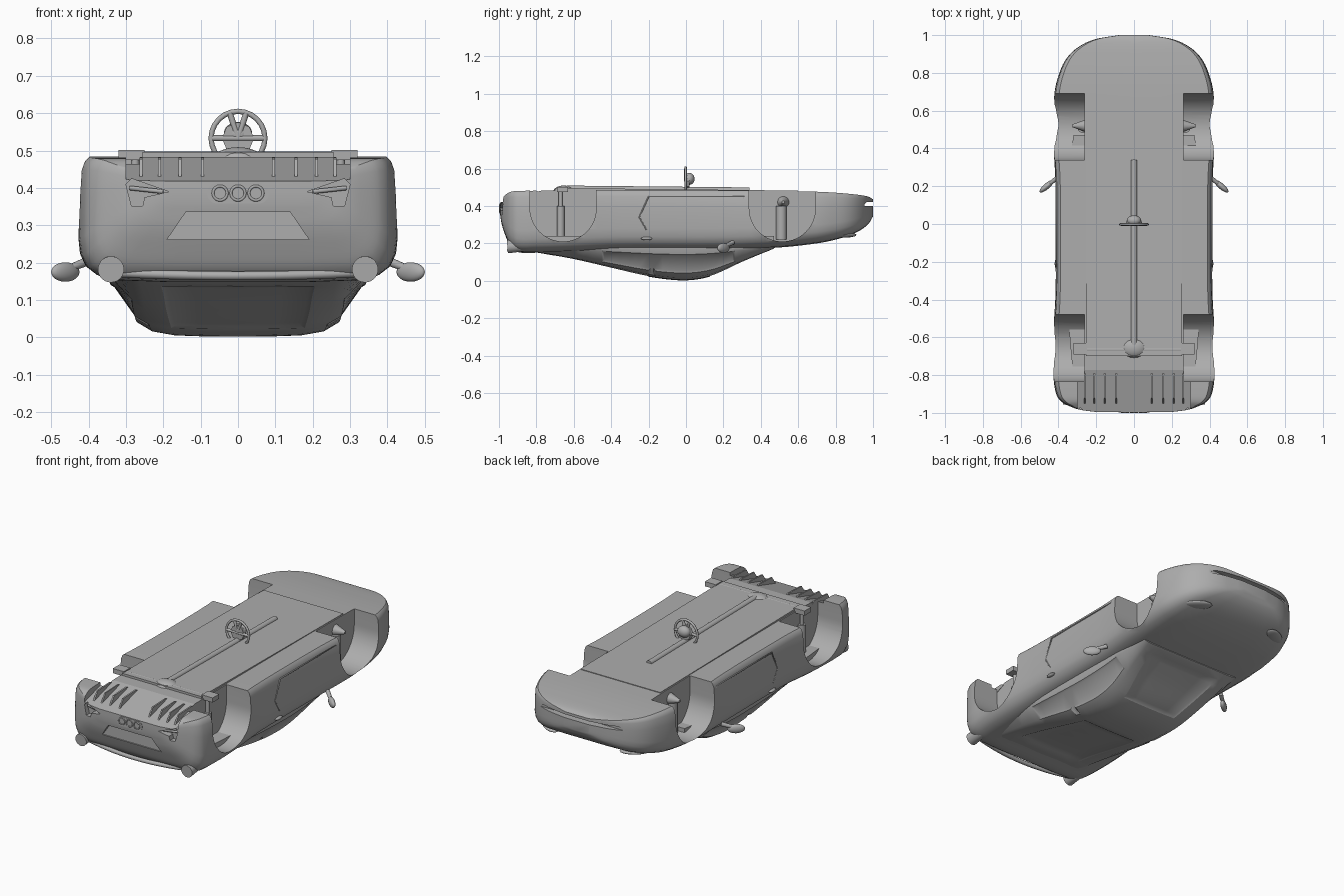
import bpy, bmesh, math
from mathutils import Vector

cube = bpy.data.objects.get("Cube")
if cube:
    bpy.data.objects.remove(cube, do_unlink=True)

GREY = bpy.data.materials.new("plain grey")
GREY.use_nodes = True
GREY.diffuse_color = (0.42, 0.42, 0.42, 1)
GREY.node_tree.nodes["Principled BSDF"].inputs["Base Color"].default_value = (0.42, 0.42, 0.42, 1)


def finish(bm, name, angle=32):
    bmesh.ops.recalc_face_normals(bm, faces=bm.faces)
    me = bpy.data.meshes.new(name)
    bm.to_mesh(me)
    bm.free()
    ob = bpy.data.objects.new(name, me)
    bpy.context.collection.objects.link(ob)
    me.materials.append(GREY)
    smooth(ob, angle)
    return ob


def activate(ob):
    bpy.ops.object.select_all(action='DESELECT')
    ob.select_set(True)
    bpy.context.view_layer.objects.active = ob


def smooth(ob, angle=32):
    activate(ob)
    bpy.ops.object.shade_smooth_by_angle(angle=math.radians(angle))


def resample(rows, steps=4):
    """Smooth in-between stations for a loft."""
    out = []
    for i in range(len(rows) - 1):
        a, b = rows[max(i - 1, 0)], rows[i]
        c, d = rows[i + 1], rows[min(i + 2, len(rows) - 1)]
        for k in range(steps):
            t = k / steps
            row = []
            for j in range(len(b)):
                m0 = (c[j] - a[j]) * (b[0] - c[0]) / (a[0] - c[0])
                m1 = (d[j] - b[j]) * (b[0] - c[0]) / (b[0] - d[0])
                row.append((2*t**3 - 3*t*t + 1) * b[j] + (t**3 - 2*t*t + t) * m0
                           + (3*t*t - 2*t**3) * c[j] + (t**3 - t*t) * m1)
            out.append(row)
    return out + [rows[-1]]


def loft(rows, profile):
    """Skin mirrored half sections along y."""
    bm = bmesh.new()
    rings = []
    for row in resample(rows):
        half = profile(row)
        ring = half + [(-x, z) for x, z in half[-2:0:-1]]
        rings.append([bm.verts.new((x, row[0], z)) for x, z in ring])
    for a, b in zip(rings, rings[1:]):
        for i in range(len(a)):
            j = (i + 1) % len(a)
            bm.faces.new((a[i], a[j], b[j], b[i]))
    bm.faces.new(rings[0])
    bm.faces.new(rings[-1])
    return bm


def prism(name, pts, lo, hi, axis='x'):
    """Extrude a (y, z) outline along x, or an (x, z) outline along y."""
    bm = bmesh.new()
    def put(p, d):
        return (d, p[0], p[1]) if axis == 'x' else (p[0], d, p[1])
    ends = [[bm.verts.new(put(p, d)) for p in pts] for d in (lo, hi)]
    for e in ends:
        bm.faces.new(e)
    for i in range(len(pts)):
        j = (i + 1) % len(pts)
        bm.faces.new((ends[0][i], ends[0][j], ends[1][j], ends[1][i]))
    return finish(bm, name)


def rod(name, a, b, r1, r2=None, sides=20):
    a, b = Vector(a), Vector(b)
    bm = bmesh.new()
    bmesh.ops.create_cone(bm, cap_ends=True, segments=sides, radius1=r1,
                          radius2=r1 if r2 is None else r2, depth=(b - a).length)
    rot = (b - a).to_track_quat('Z', 'Y').to_matrix()
    for v in bm.verts:
        v.co = rot @ v.co + (a + b) / 2
    return finish(bm, name)


def blob(name, centre, size, tilt=0):
    bm = bmesh.new()
    bmesh.ops.create_uvsphere(bm, u_segments=20, v_segments=12, radius=1)
    for v in bm.verts:
        v.co = Vector([c * s for c, s in zip(v.co, size)])
        v.co.y += v.co.x * tilt
        v.co += Vector(centre)
    return finish(bm, name, 60)


def tube(name, pts, r, cyclic=False):
    cu = bpy.data.curves.new(name, 'CURVE')
    cu.dimensions = '3D'
    cu.bevel_depth = r
    cu.bevel_resolution = 2
    sp = cu.splines.new('POLY')
    sp.points.add(len(pts) - 1)
    for p, co in zip(sp.points, pts):
        p.co = (*co, 1)
    sp.use_cyclic_u = cyclic
    cu.materials.append(GREY)
    ob = bpy.data.objects.new(name, cu)
    bpy.context.collection.objects.link(ob)


# Lower body: y, half width, hood side z, floor side z
body_rows = [(-0.995, 0.20, 0.36, 0.42), (-0.985, 0.28, 0.30, 0.44), (-0.965, 0.34, 0.24, 0.46),
             (-0.94, 0.385, 0.185, 0.475), (-0.90, 0.412, 0.153, 0.48), (-0.8, 0.427, 0.15, 0.482),
             (-0.6, 0.428, 0.155, 0.484), (-0.35, 0.415, 0.165, 0.484), (0.2, 0.415, 0.165, 0.482),
             (0.5, 0.43, 0.178, 0.48), (0.7, 0.42, 0.2, 0.476), (0.8, 0.395, 0.22, 0.471),
             (0.88, 0.355, 0.245, 0.464), (0.94, 0.29, 0.275, 0.457), (0.98, 0.2, 0.31, 0.448),
             (1.0, 0.08, 0.345, 0.435)]
SECTION = [(0, 0), (0.45, 0.0), (0.78, 0.015), (0.88, 0.05), (0.95, 0.12), (0.985, 0.22),
           (1, 0.36), (0.995, 0.7), (0.985, 0.9), (0.965, 0.97), (0.94, 1), (0, 1)]
body = finish(loft(body_rows, lambda r: [(f * r[1], r[2] + g * (r[3] - r[2])) for f, g in SECTION]),
              "body")

# Wheel wells, diffuser slope, vents, plate recess and nose slot
cutters = []
for cy in (-0.657, 0.515):
    u = [(cy + 0.177 * math.cos(a), 0.387 + 0.177 * math.sin(a))
         for a in [math.pi + math.pi * k / 28 for k in range(29)]]
    u += [(cy + 0.177, 0.7), (cy - 0.177, 0.7)]
    for s in (-1, 1):
        cutters.append(prism("well_cutter", u, s * 0.262, s * 0.6))
cutters.append(prism("diffuser_cutter", [(-0.76, 0.6), (-0.76, 0.486), (-1.05, 0.402), (-1.05, 0.6)],
                     -0.3, 0.3))
vent = [(0.185, 0.39), (0.285, 0.425), (0.3, 0.41), (0.285, 0.352), (0.255, 0.352), (0.25, 0.375)]
for s in (-1, 1):
    cutters.append(prism("vent_cutter", [(s * x, z) for x, z in vent], -1.1, -0.955, 'y'))
cutters.append(prism("recess_cutter", [(-0.19, 0.262), (0.19, 0.262), (0.14, 0.335), (-0.14, 0.335)],
                     -1.1, -0.967, 'y'))
cutters.append(prism("slot_cutter", [(-0.28, 0.40), (0.28, 0.40), (0.24, 0.42), (-0.24, 0.42)],
                     0.955, 1.1, 'y'))
for c in cutters:
    c.hide_render = True
    activate(body)
    mod = body.modifiers.new("cut", 'BOOLEAN')
    mod.operation = 'DIFFERENCE'
    mod.solver = 'EXACT'
    mod.object = c
    bpy.ops.object.modifier_apply(modifier=mod.name)
    bpy.data.objects.remove(c, do_unlink=True)
smooth(body)

# Cabin: y, belt half width, roof half width, roof z
cabin_rows = [(-0.82, 0.32, 0.25, 0.155), (-0.6, 0.34, 0.235, 0.115), (-0.4, 0.35, 0.225, 0.068),
              (-0.2, 0.352, 0.21, 0.022), (-0.05, 0.352, 0.2, 0.003), (0.05, 0.352, 0.2, 0.006),
              (0.15, 0.35, 0.21, 0.03), (0.3, 0.345, 0.25, 0.1), (0.47, 0.32, 0.28, 0.172)]
CABIN = [(0.2, 0.08), (0.47, 0.22), (0.93, 0.78), (1, 1)]


def cabin_profile(r):
    y, b, w, z = r
    pts = [(0, z), (w * 0.5, z + 0.001), (w * 0.85, z + 0.02 * (0.18 - z))]
    pts += [(w + t * (b - w), z + f * (0.18 - z)) for t, f in CABIN]
    return pts + [(b, 0.24), (0, 0.24)]


bm = loft(cabin_rows, cabin_profile)
bmesh.ops.recalc_face_normals(bm, faces=bm.faces)


def glass(rule):
    faces = [f for f in bm.faces if rule(f.calc_center_median(), f.normal)]
    if faces:
        bmesh.ops.inset_region(bm, faces=faces, thickness=0.012, depth=-0.005, use_even_offset=True)


for s in (-1, 1):
    glass(lambda c, n: s * n.x > 0.5 and -0.45 < c.y < 0.27 and 0.04 < c.z < 0.16)
glass(lambda c, n: n.y > 0.2 and 0.12 < c.y < 0.44 and abs(c.x) < 0.2 and c.z < 0.17)
glass(lambda c, n: n.z < -0.5 and -0.72 < c.y < -0.22 and abs(c.x) < 0.2)
finish(bm, "cabin", 25)

# Underfloor, drive line and axle
prism("floor_plate", [(-0.7, 0.47), (-0.7, 0.496), (0.6, 0.482), (0.6, 0.47)], -0.255, 0.255)
rod("drive_shaft", (0, -0.64, 0.492), (0, 0.34, 0.482), 0.017)
blob("differential", (0, -0.655, 0.475), (0.068, 0.055, 0.034))
rod("rear_axle", (-0.3, -0.665, 0.488), (0.3, -0.665, 0.488), 0.009)

# Steering wheel
HUB = Vector((0, -0.002, 0.533))
tube("steering_rim", [HUB + Vector((0.072 * math.cos(a), 0, 0.072 * math.sin(a)))
                      for a in [math.tau * k / 24 for k in range(24)]], 0.007, True)
for a in (0, math.pi, 0.4 * math.pi, 0.6 * math.pi):
    rod("steering_spoke", HUB, HUB + Vector((0.07 * math.cos(a), 0, 0.07 * math.sin(a))), 0.008)
rod("steering_hub", HUB - Vector((0, 0.005, 0)), HUB + Vector((0, 0.02, 0)), 0.043, 0.04, 8)
blob("steering_boss", HUB + Vector((0, 0.02, 0.012)), (0.038, 0.028, 0.032))

# Triple exhaust in its housing
oval = [(math.copysign(0.055, math.cos(a)) + 0.028 * math.cos(a), 0.386 + 0.028 * math.sin(a))
        for a in [math.tau * (k + 0.5) / 20 for k in range(20)]]
prism("exhaust_housing", oval, -0.997, -0.9, 'y')
for x in (-0.048, 0, 0.048):
    tube("exhaust_ring", [(x + 0.019 * math.cos(a), -0.996, 0.386 + 0.019 * math.sin(a))
                          for a in [math.tau * k / 20 for k in range(20)]], 0.004, True)

# Tail lip
tube("tail_lip", [(0.36 * t, -0.945 + 0.045 * t * t, 0.165 + 0.01 * t * t)
                  for t in [k / 8 - 1 for k in range(17)]], 0.012)

# Mirrored parts
for s, side in ((1, "left"), (-1, "right")):
    for x in (0.095, 0.155, 0.21, 0.26):
        prism(side + "_diffuser_fin", [(-0.78, 0.47), (-0.8, 0.482), (-0.92, 0.477),
                                       (-0.955, 0.425), (-0.85, 0.44)], s * x - 0.004, s * x + 0.004)
    rod(side + "_tail_lamp", (s * 0.34, -0.955, 0.182), (s * 0.34, -0.84, 0.19), 0.035, 0.03, 28)
    blob(side + "_mirror", (s * 0.462, 0.2, 0.175), (0.038, 0.02, 0.026), -s * 0.7)
    rod(side + "_mirror_arm", (s * 0.40, 0.25, 0.205), (s * 0.45, 0.21, 0.185), 0.012, 0.01)
    rod(side + "_rear_strut", (s * 0.275, -0.67, 0.21), (s * 0.275, -0.67, 0.4), 0.021)
    rod(side + "_rear_strut_rod", (s * 0.275, -0.67, 0.39), (s * 0.275, -0.67, 0.5), 0.011)
    rod(side + "_front_strut", (s * 0.27, 0.51, 0.22), (s * 0.27, 0.51, 0.4), 0.028)
    rod(side + "_front_spindle", (s * 0.25, 0.52, 0.42), (s * 0.325, 0.52, 0.42), 0.035, 0.008)
    prism(side + "_rear_bracket", [(-0.69, 0.475), (-0.69, 0.502), (-0.63, 0.502), (-0.63, 0.475)],
          s * 0.25, s * 0.32)
    blob(side + "_headlight", (s * 0.27, 0.85, 0.245), (0.07, 0.05, 0.014), -s * 0.5)
    rod(side + "_vent_slat", (s * 0.2, -0.97, 0.39), (s * 0.29, -0.96, 0.4), 0.006)
    tube(side + "_door_seam", [(s * 0.411, y, z) for y, z in
                               ((0.3, 0.25), (0.31, 0.45), (-0.2, 0.45), (-0.25, 0.34), (-0.21, 0.27))], 0.004)
    blob(side + "_door_handle", (s * 0.408, -0.21, 0.226), (0.012, 0.03, 0.009))
